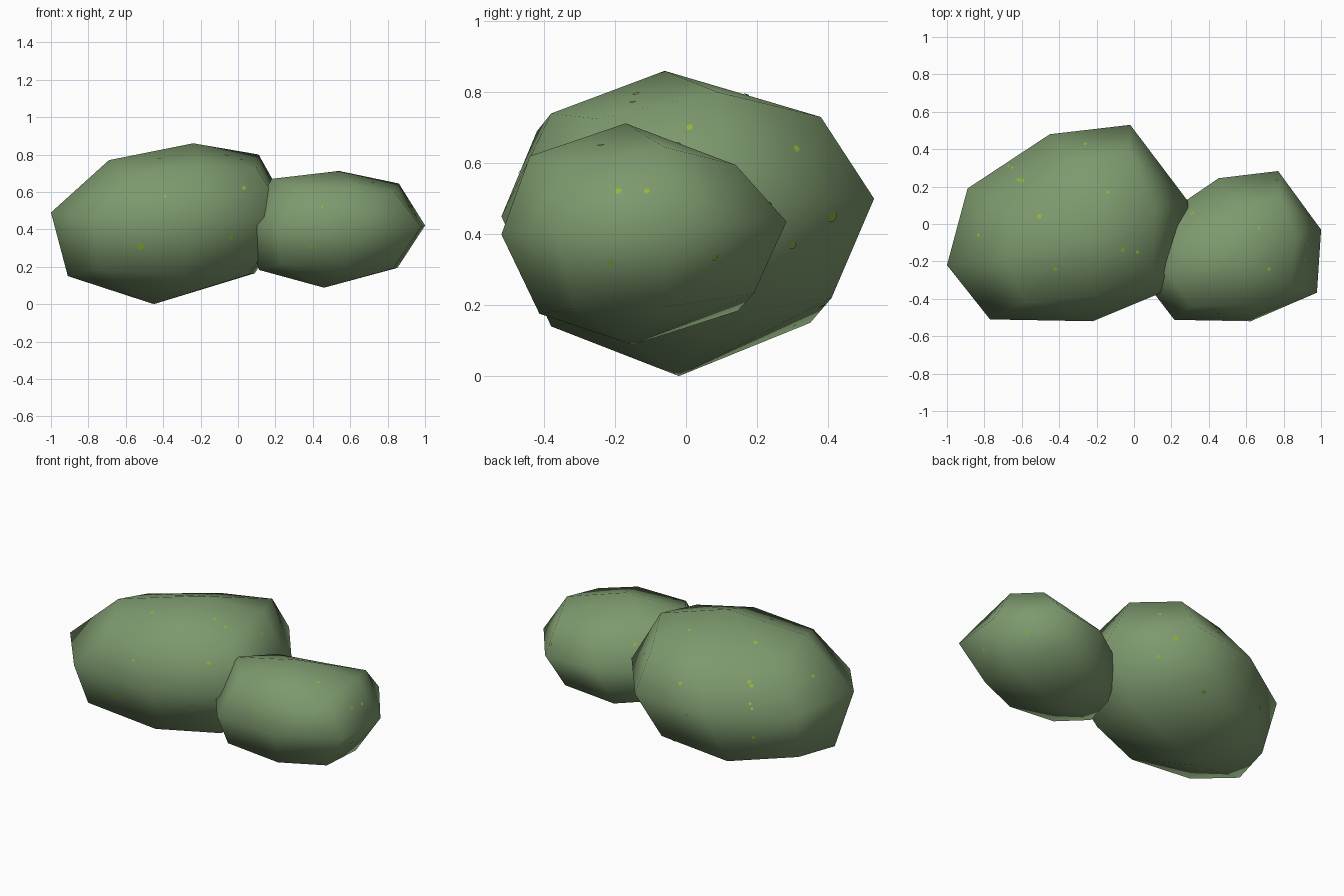
import bpy
import bmesh
import math
from mathutils import Vector
from mathutils.bvhtree import BVHTree


def material(name, colour):
    m = bpy.data.materials.new(name)
    m.diffuse_color = (*colour, 1)
    return m


green = material("leaf_green", (0.205, 0.32, 0.155))
lime = material("lime_fleck", (0.28, 0.46, 0.04))

# Large clump: eight-sided irregular rings between two poles
LOWER = [(0.09, 0.08, 0.165), (-0.12, 0.41, 0.22), (-0.53, 0.35, 0.15), (-0.85, 0.11, 0.17),
         (-0.91, -0.16, 0.15), (-0.75, -0.40, 0.19), (-0.30, -0.38, 0.14), (0.06, -0.25, 0.16)]
MIDDLE = [(0.29, 0.12, 0.48), (-0.02, 0.53, 0.50), (-0.45, 0.48, 0.48), (-0.89, 0.19, 0.47),
          (-1.00, -0.22, 0.49), (-0.77, -0.51, 0.46), (-0.22, -0.52, 0.45), (0.26, -0.32, 0.47)]
UPPER = [(0.11, 0.09, 0.80), (-0.03, 0.38, 0.73), (-0.35, 0.33, 0.70), (-0.67, 0.07, 0.71),
         (-0.69, -0.19, 0.77), (-0.58, -0.42, 0.69), (-0.20, -0.38, 0.74), (0.10, -0.25, 0.725)]

# Small clump: reduced copy of the lower rings with its own crown ring
SMALL_UPPER = [(0.86, -0.06, 0.645), (0.78, 0.14, 0.595), (0.55, 0.08, 0.60), (0.29, -0.03, 0.63),
               (0.18, -0.26, 0.67), (0.31, -0.44, 0.62), (0.64, -0.44, 0.62), (0.84, -0.34, 0.595)]


def reduced(ring):
    return [(0.523 + (x + 0.355) * 0.74, -0.13 + (y + 0.01) * 0.765, 0.075 + z * 0.72)
            for x, y, z in ring]


def link(name, bm, mat, smooth):
    mesh = bpy.data.meshes.new(name)
    bm.to_mesh(mesh)
    mesh.materials.append(mat)
    if smooth:
        mesh.shade_smooth()
    bpy.context.collection.objects.link(bpy.data.objects.new(name, mesh))


def lump(name, bottom, rings, top):
    """Skin the rings from pole to pole; return a tree for surface lookups."""
    bm = bmesh.new()
    low, high = bm.verts.new(bottom), bm.verts.new(top)
    loops = [[bm.verts.new(p) for p in ring] for ring in rings]
    for a in range(8):
        b = (a + 1) % 8
        bm.faces.new((low, loops[0][b], loops[0][a]))
        for r, s in zip(loops, loops[1:]):
            bm.faces.new((r[a], r[b], s[b], s[a]))
        bm.faces.new((loops[-1][a], loops[-1][b], high))
    bmesh.ops.triangulate(bm, faces=bm.faces[:])
    tree = BVHTree.FromBMesh(bm)
    link(name, bm, green, True)
    bm.free()
    return tree


trees = [
    lump("large_foliage", (-0.45, -0.02, 0), [LOWER, MIDDLE, UPPER], (-0.24, -0.06, 0.86)),
    lump("small_foliage", (0.46, -0.15, 0.088), [reduced(LOWER), reduced(MIDDLE), SMALL_UPPER],
         (0.54, -0.17, 0.712)),
]

# Lime leaf flecks: (heading, elevation) of each side, then across, up, radius
FLECKS = {
    (-90, 0): [(-0.39, 0.575, 0.009), (-0.52, 0.31, 0.020), (-0.04, 0.36, 0.014),
               (0.03, 0.62, 0.012), (0.45, 0.52, 0.007), (0.39, 0.31, 0.012)],
    (0, 0): [(-0.19, 0.52, 0.010), (-0.11, 0.52, 0.009), (-0.15, 0.77, 0.010),
             (0.01, 0.70, 0.010), (0.31, 0.64, 0.010), (0.30, 0.37, 0.012),
             (0.08, 0.335, 0.010), (-0.21, 0.32, 0.010)],
    (-90, 90): [(-0.65, 0.30, 0.009), (-0.595, 0.23, 0.013), (-0.505, 0.04, 0.014),
                (-0.14, 0.17, 0.009), (-0.83, -0.06, 0.010), (-0.06, -0.14, 0.011),
                (-0.42, -0.24, 0.012), (0.72, -0.24, 0.011)],
    (126, 22): [(-0.04, 0.36, 0.011), (0.36, 0.346, 0.013), (0.36, 0.22, 0.008),
                (0.37, 0.056, 0.012), (-0.53, 0.76, 0.008), (-0.285, 0.55, 0.012)],
    (54, -22): [(0.21, 0.55, 0.016), (0.38, 0.26, 0.014), (0.55, 0.47, 0.008),
                (0.50, 0.14, 0.007), (-0.48, 0.69, 0.007)],
}
bm = bmesh.new()
for (heading, elevation), marks in FLECKS.items():
    h, e = math.radians(heading), math.radians(elevation)
    out = Vector((math.cos(e) * math.cos(h), math.cos(e) * math.sin(h), math.sin(e)))
    across = Vector((-math.sin(h), math.cos(h), 0))
    up = out.cross(across)
    for s, t, radius in marks:
        start = across * s + up * t + out * 4
        hits = [hit for hit in (tree.ray_cast(start, -out) for tree in trees) if hit[0]]
        if not hits:
            continue
        spot, normal = min(hits, key=lambda hit: hit[3])[:2]
        turn = normal.to_track_quat('Z', 'Y')
        corners = [Vector((math.cos(k * math.pi / 3), math.sin(k * math.pi / 3), 0)) * radius
                   for k in range(6)]
        bm.faces.new([bm.verts.new(spot + normal * 0.003 + turn @ c) for c in corners])
link("leaf_flecks", bm, lime, False)
bm.free()
